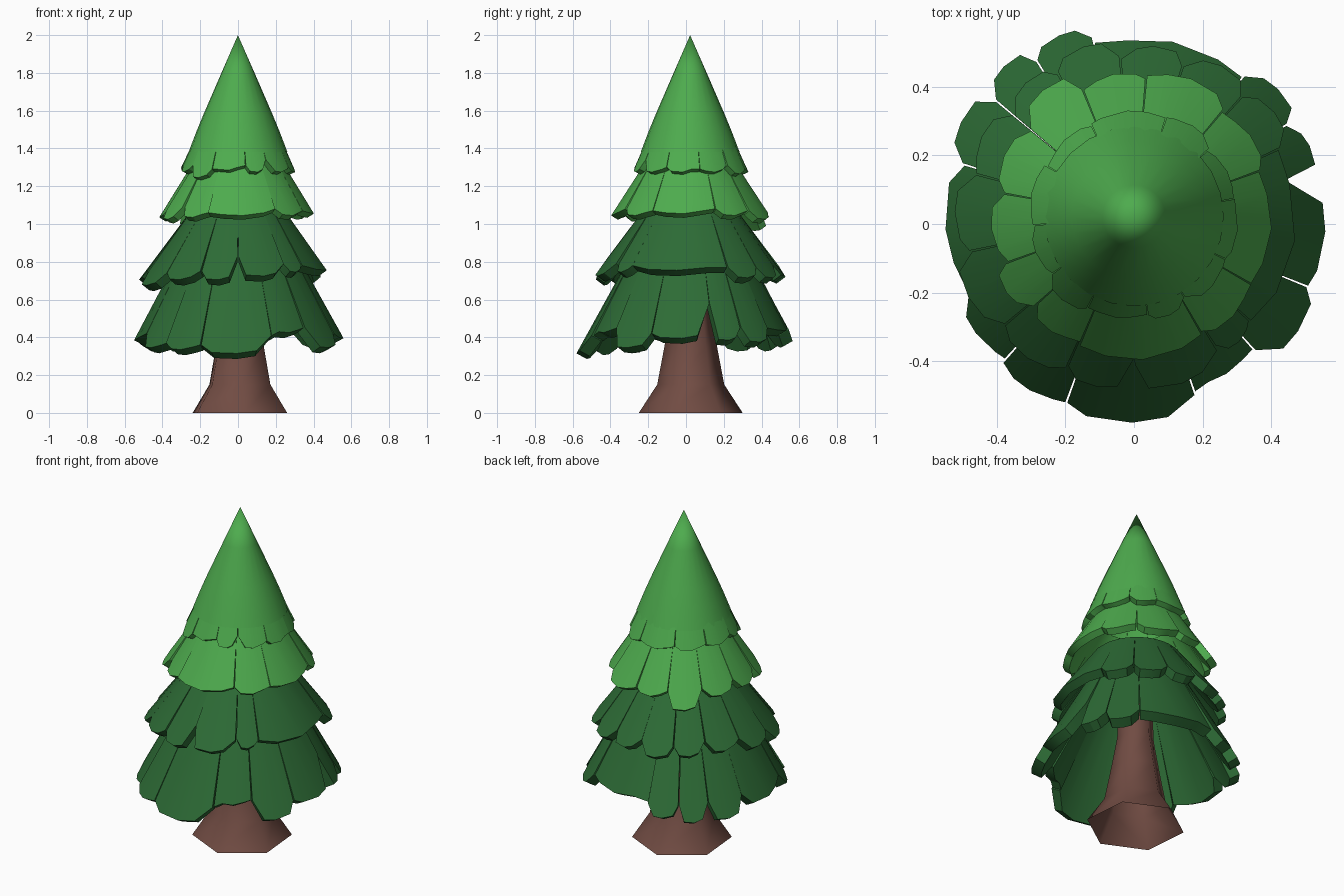
import bpy, bmesh, math, random

if "Cube" in bpy.data.objects:
    bpy.data.objects.remove(bpy.data.objects["Cube"])

random.seed(4)
CX, CY = 0.0, 0.022


def material(name, rgb):
    m = bpy.data.materials.new(name)
    m.diffuse_color = (*rgb, 1)
    m.use_nodes = True
    m.node_tree.nodes["Principled BSDF"].inputs["Base Color"].default_value = m.diffuse_color
    return m


DARK = material("dark green", (0.026, 0.147, 0.036))
LIGHT = material("light green", (0.076, 0.410, 0.076))
BROWN = material("bark brown", (0.165, 0.072, 0.056))


def finish(name, bm, mat, angle=30):
    bmesh.ops.recalc_face_normals(bm, faces=bm.faces)
    me = bpy.data.meshes.new(name)
    bm.to_mesh(me)
    bm.free()
    ob = bpy.data.objects.new(name, me)
    bpy.context.collection.objects.link(ob)
    me.materials.append(mat)
    bpy.ops.object.select_all(action='DESELECT')
    ob.select_set(True)
    bpy.context.view_layer.objects.active = ob
    bpy.ops.object.shade_smooth_by_angle(angle=math.radians(angle))
    return ob


def polar(bm, r, deg, z, cx=CX, cy=CY):
    a = math.radians(deg)
    return bm.verts.new((cx + r * math.cos(a), cy + r * math.sin(a), z))


def lathe(bm, profile, n, cx=CX, cy=CY, turn=0):
    """Spin (radius, z) points around the vertical axis, ends left open."""
    rings = [[polar(bm, r, turn + 360 * i / n, z, cx, cy) for i in range(n)]
             for r, z in profile]
    for lo, hi in zip(rings, rings[1:]):
        for i in range(n):
            j = (i + 1) % n
            bm.faces.new((lo[i], lo[j], hi[j], hi[i]))
    return rings


def plank(bm, a0, a1, z0, zm, z1, top, rim, thick, jitter, gap):
    """One tilted slab of foliage with cut lower corners."""
    (rt, zt), (rb, zb) = top, rim
    slope = (rb - rt) / (zt - zb)
    ln = math.hypot(1, slope)
    nr, nz = thick / ln, thick * slope / ln
    push = random.uniform(-jitter, jitter)
    skew = random.uniform(-0.06, 0.06)
    outer, inner = [], []
    for u, z in ((0, z0), (0.2 + skew, zm), (0.5, zm - 0.005),
                 (0.8 + skew, zm + 0.01), (1, z1)):
        at = a0 + (a1 - a0) * u
        ab = (a0 + gap) + (a1 - a0 - 2 * gap) * u
        r = rt + slope * (zt - z) + push
        outer.append((polar(bm, rt, at, zt), polar(bm, r, ab, z)))
        inner.append((polar(bm, rt - nr, at, zt - nz), polar(bm, r - nr, ab, z - nz)))
    for i in range(4):
        (ot, ob), (ot2, ob2) = outer[i], outer[i + 1]
        (it, ib), (it2, ib2) = inner[i], inner[i + 1]
        bm.faces.new((ot, ob, ob2, ot2))
        bm.faces.new((it, it2, ib2, ib))
        bm.faces.new((ob, ib, ib2, ob2))
        bm.faces.new((ot, ot2, it2, it))
    for o, i in ((outer[0], inner[0]), (outer[4], inner[4])):
        bm.faces.new((o[0], i[0], i[1], o[1]))


def tier(name, mat, cuts, top, rim, thick, jitter, gap, cone=None):
    """cuts: (angle of slit, height at slit, rim height of the plank after it)"""
    bm = bmesh.new()
    for k, (a0, z0, zm) in enumerate(cuts):
        a1, z1, _ = cuts[(k + 1) % len(cuts)]
        if a1 < a0:
            a1 += 360
        plank(bm, a0, a1, z0, zm, z1, top, rim, thick, jitter, gap)
    if cone:
        lathe(bm, cone, 24)
        bmesh.ops.remove_doubles(bm, verts=[v for v in bm.verts if v.co.z > 1.99],
                                 dist=0.01)
    finish(name, bm, mat)


# foliage, from the lowest skirt upward
tier("lowest_branches", DARK,
     [(13, .58, .39), (31, .45, .38), (52, .45, .44), (103, .44, .38),
      (122, .44, .36), (140, .45, .36), (163, .45, .39), (205, .42, .35),
      (228, .37, .34), (250, .36, .32), (289, .41, .43), (312, .45, .35),
      (338, .42, .40)],
     (.29, .88), (.55, .40), .062, .010, 0.3)
tier("lower_middle_branches", DARK,
     [(25, .77, .72), (48, .77, .72), (72, .78, .73), (95, .78, .72),
      (118, .77, .73), (140, .79, .74), (165, .77, .71), (192, .75, .68),
      (220, .74, .71), (246, .75, .71), (270, .83, .73), (302, .79, .75),
      (318, .78, .76)],
     (.25, 1.07), (.505, .72), .052, .010, 0.3)
tier("upper_middle_branches", LIGHT,
     [(20, 1.08, 1.05), (50, 1.07, 1.03), (85, 1.06, 1.04), (112, 1.07, .99),
      (140, 1.08, 1.04), (170, 1.09, 1.04), (200, 1.08, 1.03),
      (222, 1.09, 1.04), (247, 1.06, 1.05), (300, 1.08, 1.05),
      (330, 1.07, 1.06)],
     (.235, 1.33), (.418, 1.04), .042, .008, 0.3)
tier("tree_top", LIGHT,
     [(10, 1.29, 1.28), (42, 1.31, 1.27), (72, 1.29, 1.28), (115, 1.30, 1.28),
      (150, 1.30, 1.29), (185, 1.31, 1.28), (215, 1.31, 1.25),
      (243, 1.29, 1.29), (278, 1.31, 1.28), (302, 1.34, 1.28),
      (335, 1.30, 1.28)],
     (.206, 1.50), (.305, 1.28), .036, .005, 0.3,
     cone=[(.262, 1.38), (.220, 1.49), (.183, 1.58), (.092, 1.79), (.0005, 2.0)])

# flared six-sided trunk
bm = bmesh.new()
lathe(bm, [(.276, 0), (.178, .15), (.14, .35), (.105, .55), (.09, .9)], 6,
      0.01, 0.025, 275)
finish("trunk", bm, BROWN, 62)
